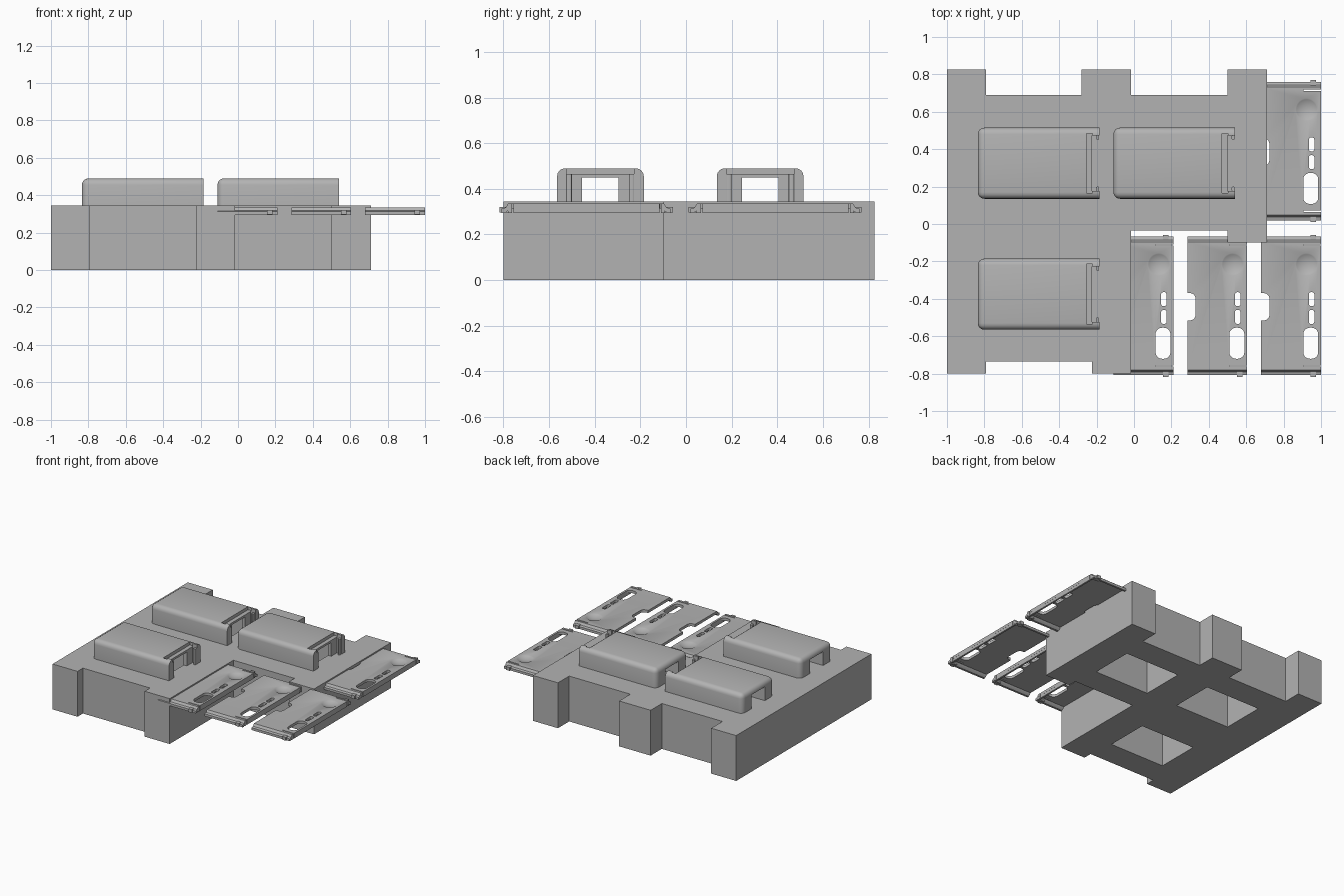
import bpy, bmesh, math
from mathutils import Matrix

if "Cube" in bpy.data.objects:
    bpy.data.objects.remove(bpy.data.objects["Cube"])

grey = bpy.data.materials.new("plain grey")
grey.diffuse_color = (0.45, 0.45, 0.45, 1)
grey.use_nodes = True
grey.node_tree.nodes["Principled BSDF"].inputs["Base Color"].default_value = grey.diffuse_color
BASE_TOP = 0.345


def finish(bm, name):
    bmesh.ops.recalc_face_normals(bm, faces=bm.faces)
    me = bpy.data.meshes.new(name)
    bm.to_mesh(me)
    bm.free()
    me.materials.append(grey)
    ob = bpy.data.objects.new(name, me)
    bpy.context.collection.objects.link(ob)
    return ob


def prism(name, pts, lo, hi, axis='z'):
    """Extrude a closed outline along z (outline xy) or x (outline yz)."""
    bm = bmesh.new()
    put = (lambda p: (p[0], p[1], lo)) if axis == 'z' else (lambda p: (lo, p[0], p[1]))
    face = bm.faces.new([bm.verts.new(put(p)) for p in pts])
    res = bmesh.ops.extrude_face_region(bm, geom=[face])
    move = (0, 0, hi - lo) if axis == 'z' else (hi - lo, 0, 0)
    bmesh.ops.translate(bm, vec=move, verts=[v for v in res['geom'] if isinstance(v, bmesh.types.BMVert)])
    return finish(bm, name)


def box(name, x0, x1, y0, y1, z0, z1):
    return prism(name, [(x0, y0), (x1, y0), (x1, y1), (x0, y1)], z0, z1)


def rounded(x0, x1, y0, y1, r, n=5):
    """Outline of a rectangle with rounded corners."""
    corners = [(x1 - r, y1 - r), (x0 + r, y1 - r), (x0 + r, y0 + r), (x1 - r, y0 + r)]
    return [(cx + r * math.cos((q + i / n) * math.pi / 2), cy + r * math.sin((q + i / n) * math.pi / 2))
            for q, (cx, cy) in enumerate(corners) for i in range(n + 1)]


def apply_bool(ob, tool, op='DIFFERENCE'):
    m = ob.modifiers.new("cut", 'BOOLEAN')
    m.operation, m.solver, m.object = op, 'EXACT', tool
    bpy.context.view_layer.objects.active = ob
    bpy.ops.object.modifier_apply(modifier=m.name)
    bpy.data.objects.remove(tool)


def smooth(ob):
    bpy.ops.object.select_all(action='DESELECT')
    ob.select_set(True)
    bpy.context.view_layer.objects.active = ob
    bpy.ops.object.shade_smooth_by_angle(angle=math.radians(30))


def place(ob, name, x, y):
    """Linked copy of a part at a new spot."""
    c = ob.copy()
    c.name = name
    c.location = (x, y, 0)
    bpy.context.collection.objects.link(c)


# Base block with notched edges
outline = [(-1, -.8), (-.79, -.8), (-.79, -.735), (-.225, -.735), (-.225, -.8), (-.015, -.8),
           (-.015, -.035), (.5, -.035), (.5, -.1), (.71, -.1), (.71, .825), (.5, .825), (.5, .69),
           (-.015, .69), (-.015, .825), (-.28, .825), (-.28, .69), (-.79, .69), (-.79, .825), (-1, .825)]
base = prism("base_block", outline, 0, BASE_TOP)

# Open shafts through the base, one under each hood
spots = [(-.835, -.375), (-.835, .325), (-.11, .325)]
for x, y in spots:
    apply_bool(base, box("shaft_cutter", x + .125, x + .585, y - .165, y + .165, -.1, .5))

# Hood: rounded shell, open underneath and at both ends
hood = box("hood", 0, .65, -.19, .19, BASE_TOP, .49)
bm = bmesh.new()
bm.from_mesh(hood.data)
edges = []
for e in bm.edges:
    a, b = (v.co for v in e.verts)
    mid = (a + b) / 2
    if (mid.z > .48 and mid.x < .6) or (mid.x < .01 and abs(a.z - b.z) > .1):
        edges.append(e)
bmesh.ops.bevel(bm, geom=edges, offset=.035, segments=4, profile=.5, affect='EDGES')
bm.to_mesh(hood.data)
bm.free()
apply_bool(hood, box("cavity", .125, .585, -.165, .165, .2, .455))
apply_bool(hood, box("tunnel", -.1, .8, -.08, .08, .2, .45))
apply_bool(hood, box("roof_step", .58, .612, -.16, .16, .466, .6))
apply_bool(hood, prism("mouth", [(-.148, .2), (.148, .2), (.148, .6), (-.148, .6)], .611, .8, 'x'))
# Small lips at the tips of the side walls
for s in (-1, 1):
    lo, hi = sorted((s * .125, s * .15))
    apply_bool(hood, prism("lip", rounded(.632, .649, lo, hi, .007, 3), BASE_TOP, .465), 'UNION')
smooth(hood)
hood.location = (*spots[0], 0)
for i, (x, y) in enumerate(spots[1:], 2):
    place(hood, "hood_%d" % i, x, y)

# Cover plate: thin tray with stepped ends, length along y
half = [(.37, .295), (.37, .313), (.353, .318), (.342, .335)]
inner = [(.335, .315), (.342, .305), (.355, .295)]
right = inner + half
profile = right + [(-y, z) for y, z in reversed(right)]
plate = prism("cover_plate", profile, -.32, 0, 'x')
apply_bool(plate, box("side_rim", -.014, -.0005, -.343, .343, .295, .325), 'UNION')

# Finger notch, slots and end slits
holes = [rounded(-.4, -.276, -.078, .068, .03),
         rounded(-.065, -.036, -.002, .073, .012),
         rounded(-.065, -.036, -.097, -.022, .012),
         rounded(-.095, -.015, -.283, -.117, .035),
         rounded(-.095, .1, .322, .329, .002, 2),
         rounded(-.095, .1, -.325, -.318, .002, 2)]
for pts in holes:
    apply_bool(plate, prism("hole_cutter", pts, .2, .5))

# Round dimple
bm = bmesh.new()
R = .0036 / .032 + .008
bmesh.ops.create_uvsphere(bm, u_segments=48, v_segments=48, radius=R,
                          matrix=Matrix.Translation((-.077, .222, .335 + R - .016)))
apply_bool(plate, finish(bm, "dimple_cutter"))

# Small nubs at both ends
for s in (-1, 1):
    lo, hi = sorted((s * .34, s * .38))
    apply_bool(plate, box("nub", -.055, -.026, lo, hi, .296, .321), 'UNION')
smooth(plate)
plate.location = (1, -.4375, 0)
for i, (x, y) in enumerate([(.605, -.4375), (.21, -.4375), (1, .39)], 2):
    place(plate, "cover_plate_%d" % i, x, y)
